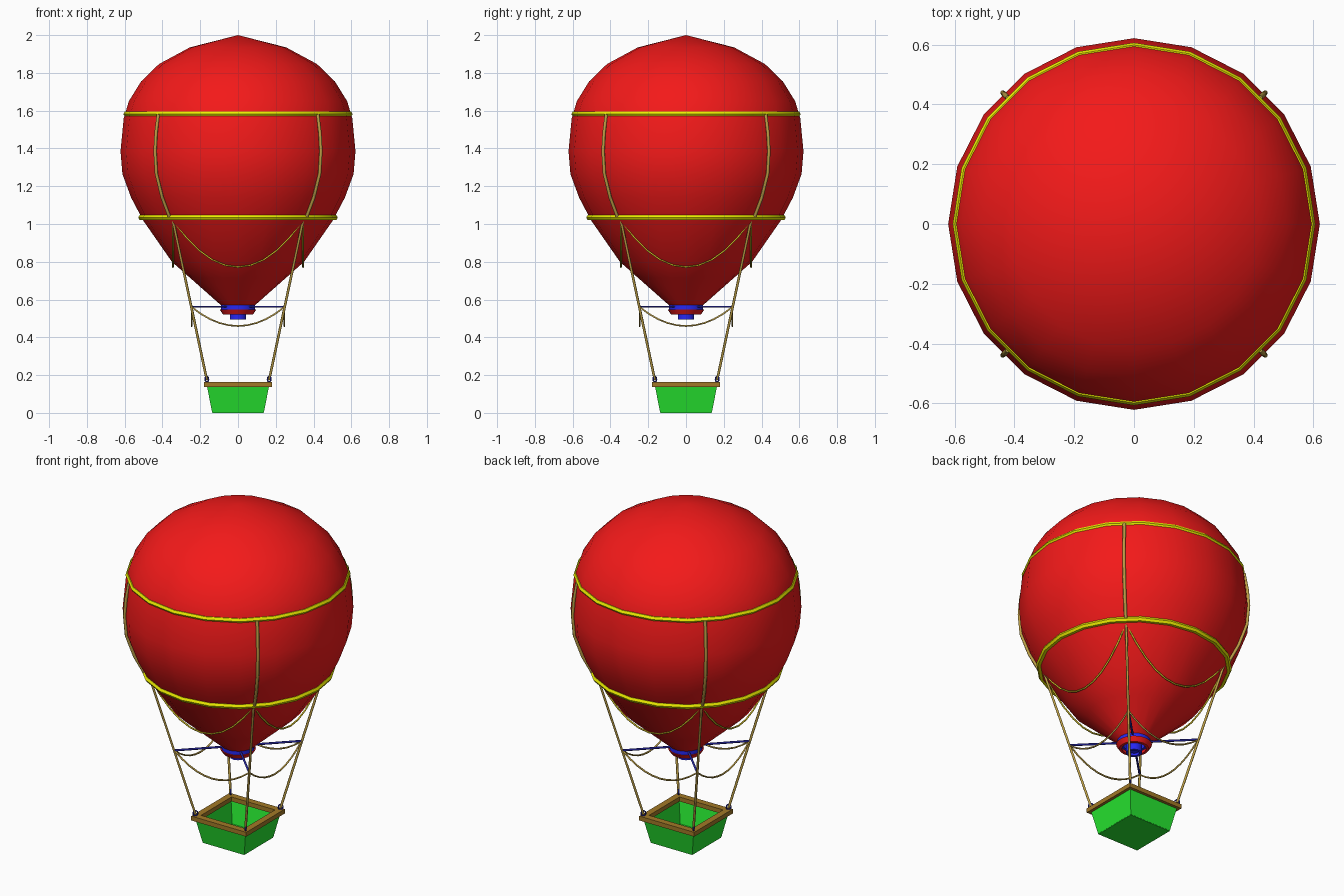
import bpy, bmesh
from math import sin, cos, pi, radians
from mathutils import Matrix

if "Cube" in bpy.data.objects:
    bpy.data.objects.remove(bpy.data.objects["Cube"])


def mat(name, r, g, b):
    m = bpy.data.materials.new(name)
    m.diffuse_color = (r, g, b, 1)
    m.use_nodes = True
    m.node_tree.nodes["Principled BSDF"].inputs["Base Color"].default_value = m.diffuse_color
    return m


RED = mat("red", 0.9, 0.01, 0.01)
YELLOW = mat("yellow", 0.85, 0.85, 0.0)
ROPE = mat("rope", 0.5, 0.34, 0.06)
SWAG = mat("swag", 0.65, 0.52, 0.02)
BLUE = mat("blue", 0.02, 0.02, 0.9)
NAVY = mat("navy", 0.02, 0.02, 0.4)
GREEN = mat("green", 0.02, 0.8, 0.03)
BROWN = mat("brown", 0.36, 0.19, 0.02)


def finish(name, bm, material, smooth=None):
    bmesh.ops.remove_doubles(bm, verts=bm.verts, dist=1e-5)
    bmesh.ops.recalc_face_normals(bm, faces=bm.faces)
    me = bpy.data.meshes.new(name)
    bm.to_mesh(me)
    bm.free()
    me.materials.append(material)
    ob = bpy.data.objects.new(name, me)
    bpy.context.collection.objects.link(ob)
    if smooth:
        bpy.ops.object.select_all(action='DESELECT')
        ob.select_set(True)
        bpy.context.view_layer.objects.active = ob
        bpy.ops.object.shade_smooth_by_angle(angle=radians(smooth))
    return ob


def lathe(name, profile, material, closed=False, steps=20, smooth=40, turn=0):
    """Revolve (radius, z) points about the z axis."""
    bm = bmesh.new()
    vs = [bm.verts.new((r, 0, z)) for r, z in profile]
    pairs = list(zip(vs, vs[1:])) + ([(vs[-1], vs[0])] if closed else [])
    es = [bm.edges.new(p) for p in pairs]
    bmesh.ops.spin(bm, geom=vs + es, axis=(0, 0, 1), cent=(0, 0, 0),
                   steps=steps, angle=2 * pi)
    bmesh.ops.rotate(bm, verts=bm.verts, matrix=Matrix.Rotation(turn, 3, 'Z'))
    return finish(name, bm, material, smooth)


def ring(name, radius, z, tube, material, sides=6, steps=20):
    prof = [(radius + tube * cos(2 * pi * i / sides),
             z + tube * sin(2 * pi * i / sides)) for i in range(sides)]
    return lathe(name, prof, material, True, steps, smooth=25)


def rope(name, pts, radius, material, turn=0, cyclic=False):
    cu = bpy.data.curves.new(name, 'CURVE')
    cu.dimensions = '3D'
    cu.bevel_depth = radius
    cu.bevel_resolution = 1
    cu.use_fill_caps = True
    sp = cu.splines.new('POLY')
    sp.points.add(len(pts) - 1)
    for p, co in zip(sp.points, pts):
        p.co = (*co, 1)
    sp.use_cyclic_u = cyclic
    cu.materials.append(material)
    ob = bpy.data.objects.new(name, cu)
    ob.rotation_euler.z = turn
    bpy.context.collection.objects.link(ob)


def swag(half, top, low, n=10):
    xs = [half * (2 * i / n - 1) for i in range(n + 1)]
    return [(x, -half, low + (top - low) * (x / half) ** 2) for x in xs]


# envelope and its two bands
lathe("envelope", [(0, 2.0), (.255, 1.935), (.418, 1.847), (.513, 1.755),
                   (.578, 1.65), (.605, 1.56), (.622, 1.385), (.612, 1.265),
                   (.566, 1.14), (.503, 1.02), (.35, .80), (.254, .715),
                   (.09, .57)], RED, smooth=60)
ring("upper_band", .591, 1.582, .016, YELLOW)
ring("lower_band", .512, 1.034, .016, YELLOW)

# burner: mouth ring, skirt, inner ring, hub
lathe("mouth_ring", [(.09, .573), (.09, .546), (.06, .546), (.06, .573)],
      BLUE, True)
lathe("burner_skirt", [(.097, .548), (.08, .522), (.065, .522), (.075, .548)],
      RED, True)
lathe("burner_hub", [(0, .573), (.043, .573), (.043, .495), (.028, .495),
                     (.028, .51), (0, .51)], BLUE)

# rigging repeated on the four sides and corners
for k in range(4):
    a = k * pi / 2
    rope(f"seam_rope_{k}", [(p, p, z) for p, z in
         [(.422, 1.58), (.434, 1.48), (.439, 1.385), (.432, 1.265),
          (.401, 1.14), (.36, 1.03)]], .009, ROPE, a)
    rope(f"basket_rope_{k}", [(.347, .347, 1.03), (.165, .165, .175)],
         .007, ROPE, a)
    rope(f"upper_swag_{k}", swag(.345, 1.02, .772), .005, SWAG, a)
    rope(f"lower_swag_{k}", swag(.245, .56, .46), .005, ROPE, a)
    rope(f"burner_strut_{k}", [(.03, .03, .562), (.246, .246, .562)],
         .006, NAVY, a)
    c, s = .165, .7071
    rope(f"corner_ring_{k}",
         [(c + .013 * s * cos(t), c + .013 * s * cos(t), .179 + .015 * sin(t))
          for t in [2 * pi * i / 10 for i in range(10)]],
         .004, NAVY, a, True)

# basket with hollow inside, square lathe sections
q = 2 ** .5
lathe("basket", [(0, .003), (.137 * q, .003), (.165 * q, .145),
                 (.152 * q, .145), (.126 * q, .015), (0, .015)],
      GREEN, steps=4, smooth=None, turn=pi / 4)
lathe("basket_rim", [(.181 * q, .138), (.181 * q, .164), (.143 * q, .164),
                     (.143 * q, .138)], BROWN, True, 4, None, pi / 4)
# base plate reaching the ground
bm = bmesh.new()
bmesh.ops.create_cube(bm, size=1, matrix=Matrix.Translation((0, 0, .002))
                      @ Matrix.Diagonal((.272, .272, .004, 1)))
finish("basket_base", bm, GREEN)
